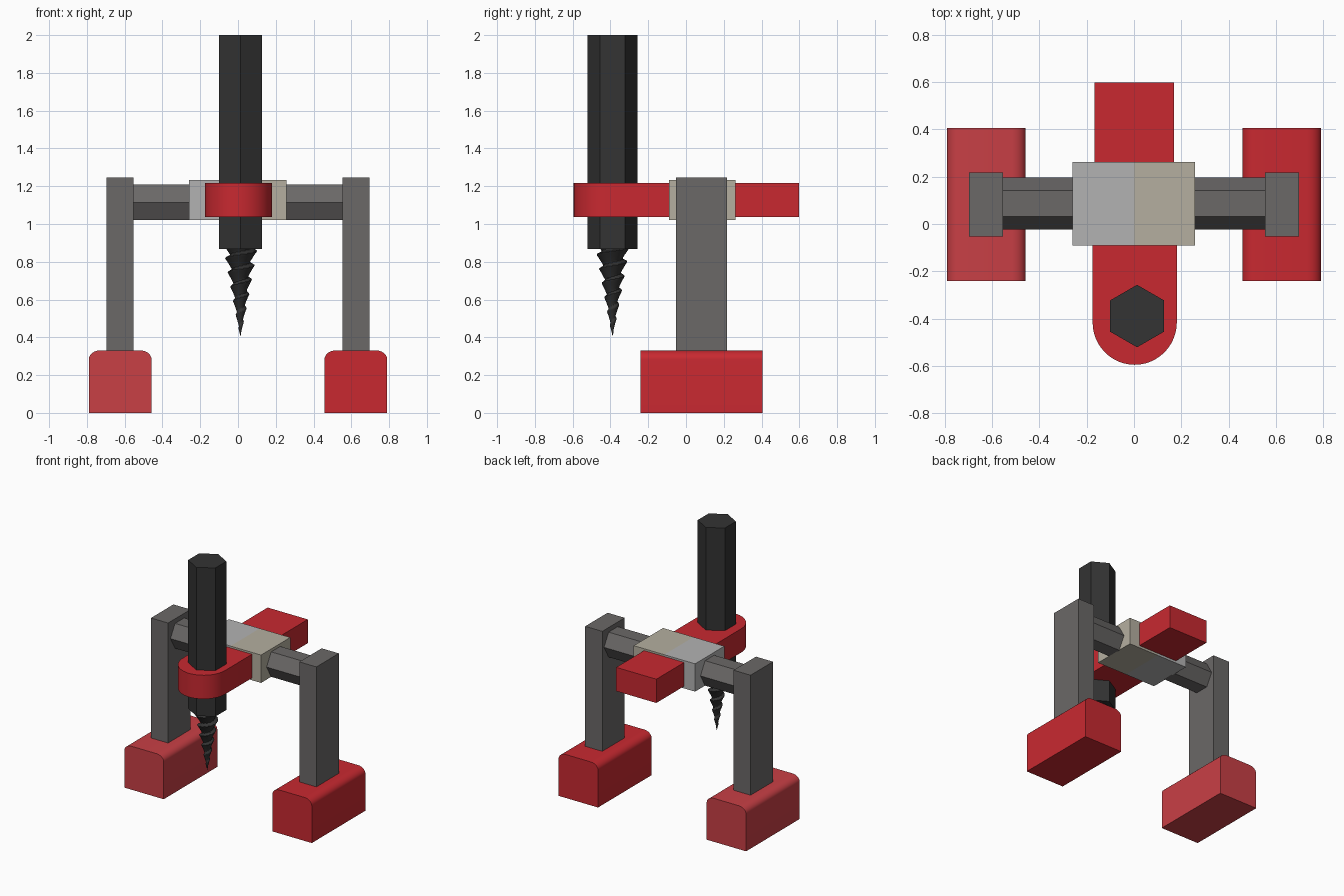
import bpy, bmesh
from math import sin, cos, pi, tau, log

if "Cube" in bpy.data.objects:
    bpy.data.objects.remove(bpy.data.objects["Cube"])


def material(name, rgb):
    m = bpy.data.materials.new(name)
    m.diffuse_color = (*rgb, 1)
    m.use_nodes = True
    m.node_tree.nodes["Principled BSDF"].inputs["Base Color"].default_value = m.diffuse_color
    return m


RED = material("red", (0.58, 0.022, 0.03))
PALE_RED = material("pale_red", (0.58, 0.05, 0.06))
DARK = material("dark_steel", (0.033, 0.033, 0.033))
STEEL = material("steel", (0.145, 0.138, 0.136))
LIGHT = material("light_grey", (0.45, 0.45, 0.45))
BEIGE = material("beige", (0.46, 0.43, 0.35))


def finish(name, bm, mat, smooth=None):
    bmesh.ops.recalc_face_normals(bm, faces=bm.faces)
    me = bpy.data.meshes.new(name)
    bm.to_mesh(me)
    bm.free()
    ob = bpy.data.objects.new(name, me)
    bpy.context.collection.objects.link(ob)
    me.materials.append(mat)
    if smooth:
        bpy.ops.object.select_all(action='DESELECT')
        ob.select_set(True)
        bpy.context.view_layer.objects.active = ob
        bpy.ops.object.shade_smooth_by_angle(angle=smooth)
    return ob


def prism(name, profile, axis, a, b, mat, smooth=None):
    """Extrude a 2D profile from a to b along axis 'x', 'y' or 'z'."""
    place = {'x': lambda p, t: (t, *p),
             'y': lambda p, t: (p[0], t, p[1]),
             'z': lambda p, t: (*p, t)}[axis]
    bm = bmesh.new()
    ends = [[bm.verts.new(place(p, t)) for p in profile] for t in (a, b)]
    n = len(profile)
    for ring in ends:
        bm.faces.new(ring)
    for i in range(n):
        j = (i + 1) % n
        bm.faces.new((ends[0][i], ends[0][j], ends[1][j], ends[1][i]))
    return finish(name, bm, mat, smooth)


def box(name, x, y, z, mat):
    rect = [(x[0], y[0]), (x[1], y[0]), (x[1], y[1]), (x[0], y[1])]
    return prism(name, rect, 'z', *z, mat)


def arc(cx, cy, rx, ry, a0, a1, n):
    return [(cx + rx * cos(a0 + (a1 - a0) * i / n),
             cy + ry * sin(a0 + (a1 - a0) * i / n)) for i in range(n + 1)]


# Feet, legs and hexagonal crossbars on both sides
for side, s, foot_mat in (("left", -1, PALE_RED), ("right", 1, RED)):
    foot = [(0.458, 0), (0.79, 0)]
    foot += arc(0.73, 0.283, 0.06, 0.048, 0, pi / 2, 8)
    foot += arc(0.518, 0.283, 0.06, 0.048, pi / 2, pi, 8)
    prism(side + "_foot", [(s * x, z) for x, z in foot], 'y', -0.24, 0.405,
          foot_mat, 0.6)
    box(side + "_leg", sorted((s * 0.553, s * 0.697)), (-0.052, 0.218),
        (0.325, 1.245), STEEL)
    hexagon = arc(0.087, 1.115, 0.11, 0.095 / sin(pi / 3), 0, tau, 6)[:-1]
    prism(side + "_crossbar", hexagon, 'x', s * 0.25, s * 0.56, STEEL)

# Central hub in two colours
box("hub_left_half", (-0.26, 0), (-0.09, 0.262), (1.02, 1.232), LIGHT)
box("hub_right_half", (0, 0.257), (-0.09, 0.262), (1.02, 1.232), BEIGE)

# Red arms: square at the back, rounded at the front
box("rear_arm", (-0.168, 0.17), (0.25, 0.597), (1.037, 1.218), RED)
front = [(0.181, -0.08), (-0.175, -0.08)]
front += arc(0.003, -0.415, 0.178, 0.18, pi, tau, 24)
prism("front_arm", front, 'z', 1.037, 1.218, RED, 0.6)

# Hexagonal drill shaft
DX, DY = 0.013, -0.389
shaft = arc(DX, DY, 0.132, 0.132, pi / 2, pi / 2 + tau, 6)[:-1]
prism("drill_shaft", shaft, 'z', 0.868, 2.0, DARK)

# Tapered drill tip with a spiral ridge that tightens toward the point
bm = bmesh.new()
TOP, TIP, N, ROWS = 0.872, 0.405, 28, 90
rings = []
for k in range(ROWS):
    f = k / ROWS
    z = TOP + (TIP - TOP) * f
    turns = 6.2 * log(1 + 0.9 * f / (1.3 - 0.4 * f)) / log(2)
    ring = []
    for i in range(N):
        a = tau * i / N
        p = (turns + i / N) % 1
        tooth = p / 0.18 if p < 0.18 else (1 - p) / 0.82
        r = 0.092 * (1 - f) ** 0.9 * (0.62 + 0.38 * tooth)
        ring.append(bm.verts.new((DX + r * cos(a), DY + r * sin(a), z)))
    rings.append(ring)
for lo, hi in zip(rings, rings[1:]):
    for i in range(N):
        j = (i + 1) % N
        bm.faces.new((lo[i], lo[j], hi[j], hi[i]))
point = bm.verts.new((DX, DY, TIP))
for i in range(N):
    bm.faces.new((rings[-1][i], rings[-1][(i + 1) % N], point))
bm.faces.new(rings[0])
finish("drill_tip", bm, DARK, 0.6)
